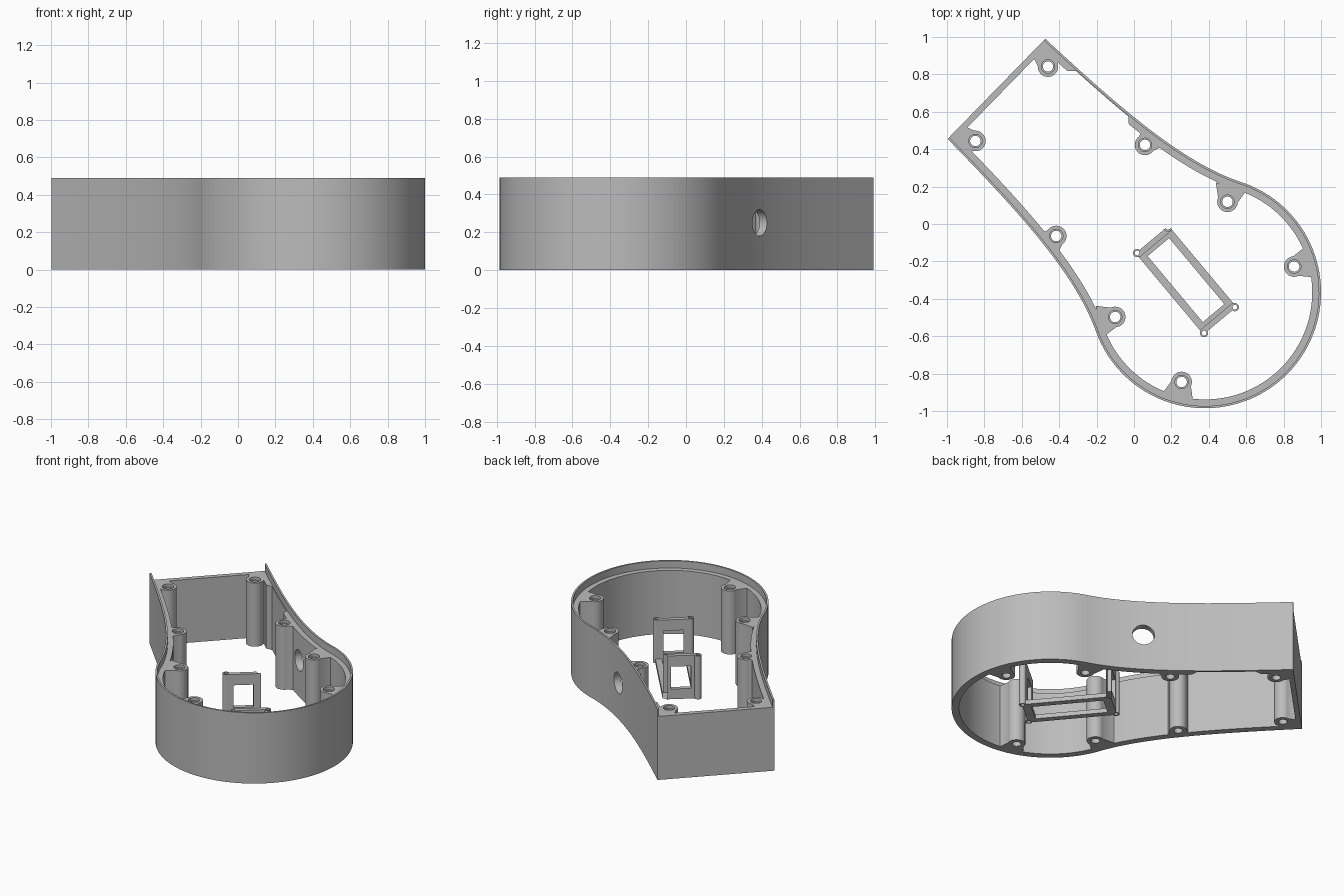
import bpy, bmesh, math
from mathutils import Vector, Matrix

if "Cube" in bpy.data.objects:
    bpy.data.objects.remove(bpy.data.objects["Cube"])

C = Vector((0.38, -0.365))          # centre of the round end
A = Vector((-0.716, 0.698))         # direction along the case
N = Vector((0.698, 0.716))          # direction across the case
R, LENGTH, HEIGHT, LEDGE = 0.62, 1.558, 0.49, 0.44

grey = bpy.data.materials.new("plain_grey")
grey.diffuse_color = (0.5, 0.5, 0.5, 1)
grey.use_nodes = True
grey.node_tree.nodes["Principled BSDF"].inputs["Base Color"].default_value = grey.diffuse_color


def world(u, v):
    return C + A * u + N * v


def prism(name, pts, z0, z1):
    """Closed solid made by lifting a flat outline."""
    bm = bmesh.new()
    face = bm.faces.new([bm.verts.new((p[0], p[1], z0)) for p in pts])
    up = bmesh.ops.extrude_face_region(bm, geom=[face])["geom"]
    bmesh.ops.translate(bm, vec=(0, 0, z1 - z0),
                        verts=[g for g in up if isinstance(g, bmesh.types.BMVert)])
    bmesh.ops.recalc_face_normals(bm, faces=bm.faces)
    mesh = bpy.data.meshes.new(name)
    bm.to_mesh(mesh)
    bm.free()
    mesh.materials.append(grey)
    ob = bpy.data.objects.new(name, mesh)
    bpy.context.collection.objects.link(ob)
    return ob


def circle(c, r, n=32):
    return [(c[0] + r * math.cos(2 * math.pi * i / n),
             c[1] + r * math.sin(2 * math.pi * i / n)) for i in range(n)]


def combine(ob, other, op):
    """Apply a boolean and drop the helper."""
    bpy.context.view_layer.objects.active = ob
    m = ob.modifiers.new("bool", "BOOLEAN")
    m.operation, m.object, m.solver = op, other, "EXACT"
    bpy.ops.object.modifier_apply(modifier=m.name)
    bpy.data.objects.remove(other)


def half_outline(t, end_u, recess=False):
    """One side from the flat end to the back of the round end, inset by t."""
    P = [Vector(p) for p in ((LENGTH, 0.374), (1.0, 0.388), (0.56, 0.413), (0.261, 0.5624))]
    pts, n = [], 48
    for i in range(n):
        s = i / n
        k = 1 - s
        p = P[0]*k**3 + P[1]*3*k*k*s + P[2]*3*k*s*s + P[3]*s**3
        d = (P[1]-P[0])*k*k + (P[2]-P[1])*2*k*s + (P[3]-P[2])*s*s
        nrm = Vector((d.y, -d.x)).normalized()
        inset = 0.016 if recess and 0.95 < p.x < 1.33 else t
        q = p - nrm * inset
        if i == 0:
            q.x = end_u
        if q.x <= end_u:
            pts.append((q.x, q.y))
    a0 = math.atan2(0.5624, 0.261)
    for i in range(41):
        a = a0 + (math.pi - a0) * i / 40
        pts.append(((R - t) * math.cos(a), (R - t) * math.sin(a)))
    return pts


def outline(t, end_u, recess=False):
    right = half_outline(t, end_u, recess)
    left = [(u, -v) for u, v in half_outline(t, end_u)]
    return [world(u, v) for u, v in right + left[-2::-1]]


# Case wall, hollow, with a thin raised lip that is open at the flat end
case = prism("case_wall", outline(0, LENGTH), 0, HEIGHT)
combine(case, prism("hollow", outline(0.047, LENGTH - 0.033, True), -0.1, 0.6), "DIFFERENCE")
combine(case, prism("lip_cut", outline(0.012, LENGTH + 0.1), LEDGE, 0.6), "DIFFERENCE")

# Screw bosses: u, v, neck angle, neck length, half width at the wall, tip
rad = math.radians
BOSSES = [(1.444, 0.278, math.atan2(0.096, 0.114), 0.05, 0.07, 0.125),
          (0.78, 0.34, rad(90), 0.055, 0.07, 0.055),
          (0.252, 0.43, math.atan2(0.43, 0.252), 0.085, 0.085, 0.09),
          (-0.245, 0.431, math.atan2(0.431, -0.245), 0.085, 0.085, 0.09)]
holes = []
for u, v, ang, dist, w, tip in BOSSES:
    local = [(dist, w)]
    for i in range(19):
        a = rad(80 + 200 * i / 18)
        local.append((0.055 * math.cos(a), 0.055 * math.sin(a)))
    local += [(dist, -w), (tip + 0.002, 0)]
    for side in (1, -1):
        pts = []
        for x, y in local:
            pu = u + x * math.cos(ang) - y * math.sin(ang)
            pv = v + x * math.sin(ang) + y * math.cos(ang)
            pts.append(world(pu, side * pv))
        combine(case, prism("boss", pts, 0, LEDGE), "UNION")
        holes.append(world(u, side * v))
for h in holes:
    combine(case, prism("screw_hole", circle(h, 0.028), -0.1, 0.6), "DIFFERENCE")
    combine(case, prism("counterbore", circle(h, 0.036), LEDGE - 0.02, 0.6), "DIFFERENCE")

# Round cable hole through the side wall
port = prism("port_cut", circle((0, 0), 0.07, 40), -0.12, 0.12)
across = (N + A * 0.2).normalized()
p = world(0.617, 0.43)
port.data.transform(Matrix.Translation((p.x, p.y, 0.25)) @
                    Vector((across.x, across.y, 0)).to_track_quat("Z", "Y").to_matrix().to_4x4())
combine(case, port, "DIFFERENCE")

# Inner bracket: base frame, two upright window frames and corner posts
MID, TURN = Vector((0.278, -0.30)), math.atan2(-0.428, 0.358)


def spot(x, y):
    return (MID.x + x * math.cos(TURN) - y * math.sin(TURN),
            MID.y + x * math.sin(TURN) + y * math.cos(TURN))


def block(name, x0, x1, y0, y1, z0, z1):
    return prism(name, [spot(x0, y0), spot(x1, y0), spot(x1, y1), spot(x0, y1)], z0, z1)


TOP = 0.30
bracket = block("inner_bracket", -0.283, 0.283, -0.115, 0.115, 0, 0.03)
for s in (-1, 1):
    x0, x1 = sorted((s * 0.253, s * 0.283))
    combine(bracket, block("upright", x0, x1, -0.11, 0.11, 0.01, TOP), "UNION")
combine(bracket, block("upright_window", -0.4, 0.4, -0.063, 0.063, 0.07, 0.225), "DIFFERENCE")
combine(bracket, block("base_window", -0.23, 0.23, -0.075, 0.075, -0.1, 0.05), "DIFFERENCE")
posts = [spot(x, y) for x in (-0.279, 0.279) for y in (-0.1075, 0.1075)]
for q in posts:
    combine(bracket, prism("post", circle(q, 0.022, 24), 0, TOP), "UNION")
for q in posts:
    combine(bracket, prism("post_hole", circle(q, 0.013, 16), -0.1, 0.5), "DIFFERENCE")

# Smooth curved walls, keep edges crisp
for ob in (case, bracket):
    bpy.ops.object.select_all(action="DESELECT")
    ob.select_set(True)
    bpy.context.view_layer.objects.active = ob
    bpy.ops.object.shade_smooth_by_angle(angle=rad(30))
